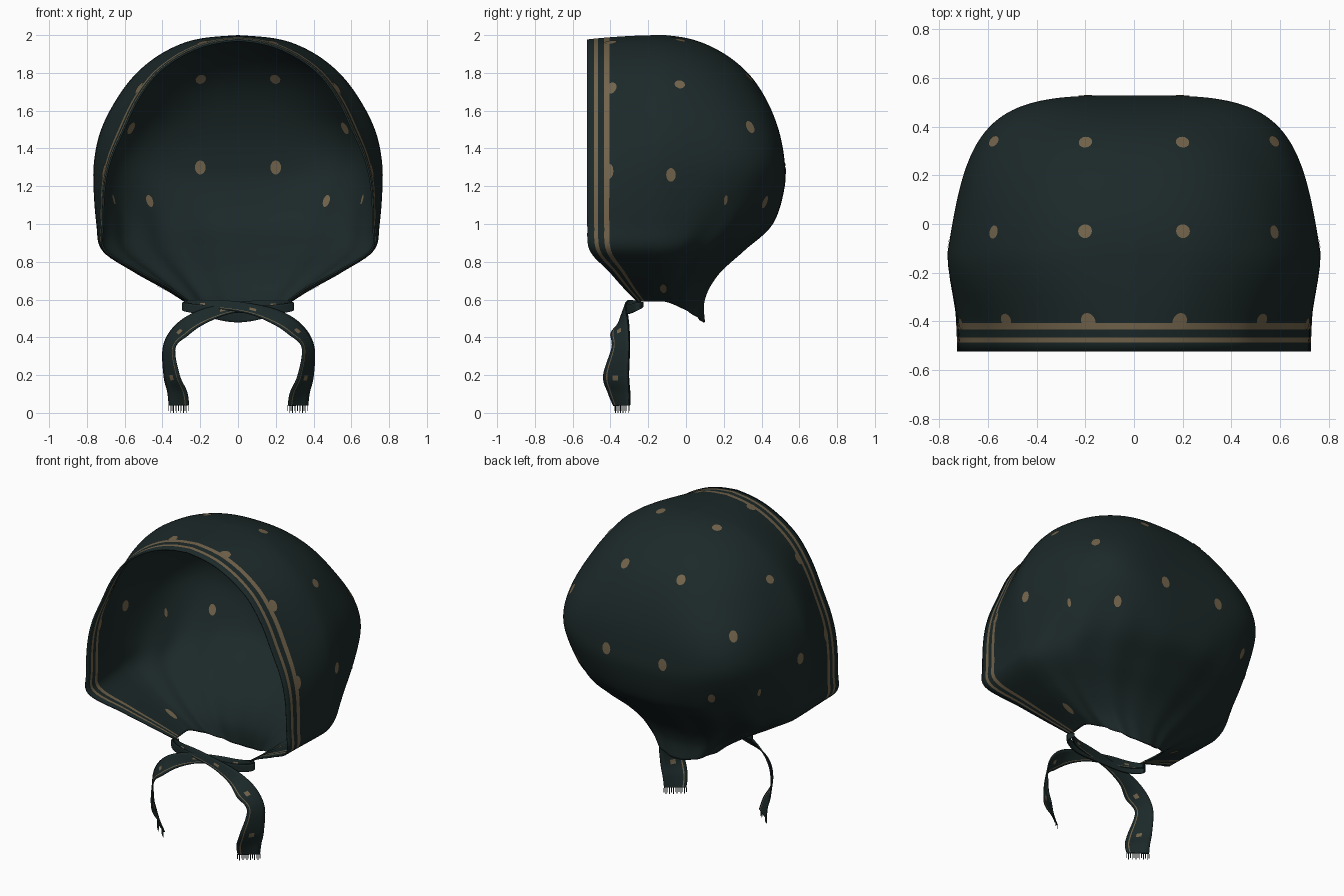
import bpy, bmesh, math
from mathutils import Vector
from mathutils.bvhtree import BVHTree

cube = bpy.data.objects.get("Cube")
if cube:
    bpy.data.objects.remove(cube)


def material(name, colour):
    m = bpy.data.materials.new(name)
    m.use_nodes = True
    m.diffuse_color = (*colour, 1)
    bsdf = m.node_tree.nodes["Principled BSDF"]
    bsdf.inputs["Base Color"].default_value = (*colour, 1)
    bsdf.inputs["Roughness"].default_value = 0.9
    return m


CLOTH = material("dark teal cloth", (0.0115, 0.0215, 0.0215))
TAN = material("tan print", (0.17, 0.127, 0.072))


def finish(name, bm, thickness=0):
    me = bpy.data.meshes.new(name)
    bm.to_mesh(me)
    bm.free()
    me.materials.append(CLOTH)
    me.materials.append(TAN)
    me.shade_smooth()
    ob = bpy.data.objects.new(name, me)
    bpy.context.scene.collection.objects.link(ob)
    if thickness:
        mod = ob.modifiers.new("thickness", "SOLIDIFY")
        mod.thickness = thickness
        mod.offset = -1


def smooth_rows(keys, steps):
    """Catmull-Rom interpolation of key rows."""
    rows = []
    for i in range(len(keys) - 1):
        quad = [keys[max(i - 1, 0)], keys[i], keys[i + 1], keys[min(i + 2, len(keys) - 1)]]
        for k in range(steps):
            t = k / steps
            rows.append([b + 0.5 * t * (c - a + t * (2*a - 5*b + 4*c - d + t * (3*(b - c) + d - a)))
                         for a, b, c, d in zip(*quad)])
    rows.append(list(keys[-1]))
    return rows


def grid(rows, is_tan):
    bm = bmesh.new()
    vs = [[bm.verts.new(p) for p in row] for row in rows]
    for i, (lo, hi) in enumerate(zip(vs, vs[1:])):
        for j in range(len(lo) - 1):
            f = bm.faces.new((lo[j], lo[j + 1], hi[j + 1], hi[j]))
            f.material_index = int(is_tan(i, j))
    return bm


# Hood: height, half width, rim half width, rim y, back y, back drop, roundness
HOOD = [
    (0.59, 0.28, 0.27, -0.26, 0.10, 0.11, 0.95),
    (0.66, 0.40, 0.37, -0.33, 0.10, 0.06, 0.95),
    (0.75, 0.56, 0.54, -0.41, 0.17, 0.02, 0.92),
    (0.86, 0.72, 0.71, -0.51, 0.31, 0, 0.9),
    (1.00, 0.75, 0.72, -0.523, 0.46, 0, 0.8),
    (1.20, 0.765, 0.71, -0.523, 0.523, 0, 0.6),
    (1.35, 0.76, 0.675, -0.523, 0.52, 0, 0.48),
    (1.50, 0.725, 0.61, -0.523, 0.49, 0, 0.52),
    (1.65, 0.65, 0.54, -0.523, 0.43, 0, 0.64),
    (1.78, 0.555, 0.45, -0.523, 0.345, 0, 0.72),
    (1.88, 0.44, 0.34, -0.523, 0.235, 0, 0.78),
    (1.95, 0.31, 0.22, -0.523, 0.11, 0, 0.85),
    (1.985, 0.18, 0.11, -0.523, 0, 0, 0.9),
    (2.00, 0, 0, -0.523, -0.11, 0, 1),
]
MID = -0.12
FRONT = [0, 0.037, 0.058, 0.09, 0.117, 0.17, 0.23, 0.29, 0.35]
ARC = 40


def hood_row(z, w, wf, front, back, drop, power):
    half = []
    for d in FRONT:
        t = d / 0.403
        tilt = 0.023 * (1 - t) ** 2 * max(0, (z - 1.8) / 0.2)
        half.append((wf + (w - wf) * t * t * (3 - 2 * t), front + (MID - front) * t, z - tilt))
    gather = 0.025 * min(1, max(0, (1.15 - z) / 0.4))
    for k in range(ARC + 1):
        a = k / ARC * math.pi / 2
        s, c = math.sin(a), max(0, math.cos(a))
        fold = 1 + gather * math.sin(a * 14) * math.sin(2 * a)
        reach = s ** power
        half.append((w * c ** power * fold * (1 - 0.14 * reach),
                     MID + (back - MID) * reach * fold, z - drop * s ** 1.3))
    return half + [(-x, y, h) for x, y, h in reversed(half[:-1])]


rows = [hood_row(*r) for r in smooth_rows(HOOD, 6)]
last = len(rows[0]) - 2
bm = grid(rows, lambda i, j: j in (1, 3, last - 1, last - 3))
bmesh.ops.remove_doubles(bm, verts=bm.verts, dist=0.0002)
bm.normal_update()
surface = BVHTree.FromBMesh(bm)
finish("hood", bm, 0.01)

# Printed spots, laid on both sides of the cloth: position, half width, half height
SPOTS = [
    (0.2, 0.34, 1.78, 0.028, 0.033), (0.2, -0.03, 1.97, 0.029, 0.029),
    (0.59, -0.03, 1.75, 0.028, 0.027), (0.6, 0.36, 1.53, 0.026, 0.036),
    (0.2, 0.52, 1.3, 0.029, 0.038), (0.47, 0.41, 1.12, 0.022, 0.035),
    (0.69, 0.22, 1.12, 0.011, 0.027), (0.76, -0.08, 1.26, 0.026, 0.036),
    (0.4, -0.12, 0.66, 0.018, 0.045), (0.19, -0.4, 1.97, 0.035, 0.03),
    (0.54, -0.4, 1.73, 0.028, 0.036), (0.72, -0.41, 1.28, 0.025, 0.042),
]
bm = bmesh.new()
for x, y, z, wide, tall in SPOTS:
    for side in (1, -1):
        centre, normal, _, _ = surface.find_nearest(Vector((x * side, y, z)))
        across = normal.cross(Vector((0, 0, 1))).normalized()
        along = normal.cross(across)
        for offset in (0.003, -0.013):
            hub = bm.verts.new(centre + normal * offset)
            ring = []
            for k in range(14):
                a = k * math.tau / 14
                p, n, _, _ = surface.find_nearest(
                    centre + across * wide * math.cos(a) + along * tall * math.sin(a))
                ring.append(bm.verts.new(p + n * offset))
            for k in range(14):
                f = bm.faces.new((hub, ring[k], ring[(k + 1) % 14]))
                f.material_index = 1
                f.normal_update()
                if f.normal.dot(normal) * offset < 0:
                    f.normal_flip()
finish("printed_spots", bm)


# Ties: centre point followed by half-width vector
def ribbon(name, keys, side, is_tan):
    out = []
    for x, y, z, u, v, w in smooth_rows(keys, 8):
        c, h = Vector((x * side, y, z)), Vector((u * side, v, w))
        out.append([c + h * s for s in (-1, -0.75, -0.65, -0.22, 0.22, 0.6, 1)])
    finish(name, grid(out, is_tan), 0.008)
    return out[-1]


TIE = [
    (0.28, -0.245, 0.58, 0.005, 0, 0.014),
    (0.20, -0.285, 0.575, 0, 0.005, 0.02),
    (0.08, -0.31, 0.57, 0, 0.01, 0.024),
    (-0.06, -0.325, 0.55, 0, 0.01, 0.028),
    (-0.20, -0.335, 0.505, -0.015, 0.02, 0.035),
    (-0.30, -0.35, 0.44, -0.033, 0.045, 0.025),
    (-0.367, -0.345, 0.35, -0.03, 0.045, 0.005),
    (-0.355, -0.37, 0.20, -0.04, 0.065, 0),
    (-0.325, -0.355, 0.11, -0.05, 0.055, 0),
    (-0.315, -0.34, 0.04, -0.052, 0.04, 0),
]
bm = bmesh.new()
for side, label in ((1, "right"), (-1, "left")):
    end = ribbon(label + "_tie", TIE, side, lambda i, j: j == 1 or (j == 3 and i % 16 in (8, 9)))
    # Frayed threads
    for k in range(13):
        p = end[0].lerp(end[-1], k / 12)
        step = (end[-1] - end[0]).normalized() * 0.0025
        down = Vector((0, 0, -0.04 if k % 2 else -0.03))
        bm.faces.new([bm.verts.new(q) for q in (p - step, p + step, p + step + down, p - step + down)])
finish("fringe", bm)

# Knot band across the throat
ribbon("knot_band", [
    (-0.26, -0.23, 0.575, 0, 0, 0.012),
    (-0.285, -0.26, 0.562, 0, 0, 0.022),
    (-0.18, -0.3, 0.548, 0, 0, 0.024),
    (0, -0.315, 0.55, 0, 0, 0.02),
    (0.18, -0.3, 0.548, 0, 0, 0.024),
    (0.285, -0.26, 0.562, 0, 0, 0.022),
    (0.26, -0.23, 0.575, 0, 0, 0.012),
], 1, lambda i, j: False)
